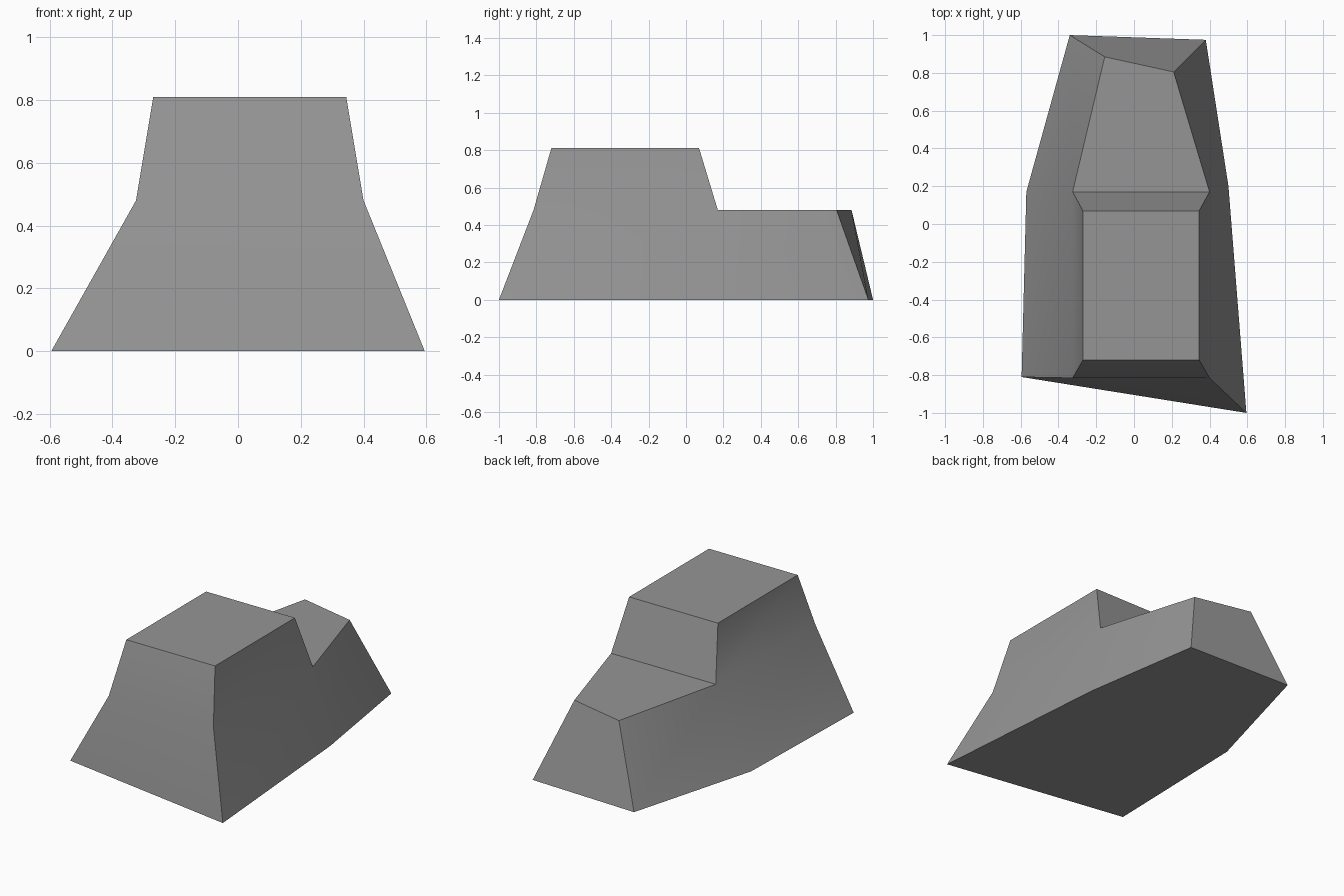
import bpy, bmesh, math

if "Cube" in bpy.data.objects:
    bpy.data.objects.remove(bpy.data.objects["Cube"])

# Outlines, counter-clockwise from the front right corner
BASE = [(-0.595, -0.81), (0.595, -1.0), (0.5, 0.2), (0.38, 0.975), (-0.34, 1.0), (-0.57, 0.17)]
DECK = [(-0.325, -0.815), (0.4, -0.815), (0.4, 0.17), (0.21, 0.805), (-0.155, 0.885), (-0.325, 0.17)]
ROOF = [(-0.27, -0.72), (0.345, -0.72), (0.345, 0.07), (-0.27, 0.07)]

gray = bpy.data.materials.new("plain gray")
gray.use_nodes = True
color = (0.3, 0.3, 0.3, 1)
gray.diffuse_color = color
gray.node_tree.nodes["Principled BSDF"].inputs["Base Color"].default_value = color

bm = bmesh.new()


def ring(outline, z):
    return [bm.verts.new((x, y, z)) for x, y in outline]


def walls(lower, upper):
    n = len(lower)
    for i in range(n):
        j = (i + 1) % n
        bm.faces.new((lower[i], lower[j], upper[j], upper[i]))


# Tapered hull with its underside and rear deck
base, deck, roof = ring(BASE, 0), ring(DECK, 0.48), ring(ROOF, 0.81)
bm.faces.new(base[::-1])
walls(base, deck)
bm.faces.new(deck[2:])

# Cabin rising from the front of the deck
walls([deck[0], deck[1], deck[2], deck[5]], roof)
bm.faces.new(roof)
bmesh.ops.recalc_face_normals(bm, faces=bm.faces)

mesh = bpy.data.meshes.new("hull_and_cabin")
bm.to_mesh(mesh)
bm.free()
mesh.materials.append(gray)
body = bpy.data.objects.new("hull_and_cabin", mesh)
bpy.context.collection.objects.link(body)

# Soft blend between the walls, crisp outer edges
bpy.ops.object.select_all(action="DESELECT")
body.select_set(True)
bpy.context.view_layer.objects.active = body
bpy.ops.object.shade_smooth_by_angle(angle=math.radians(30))
